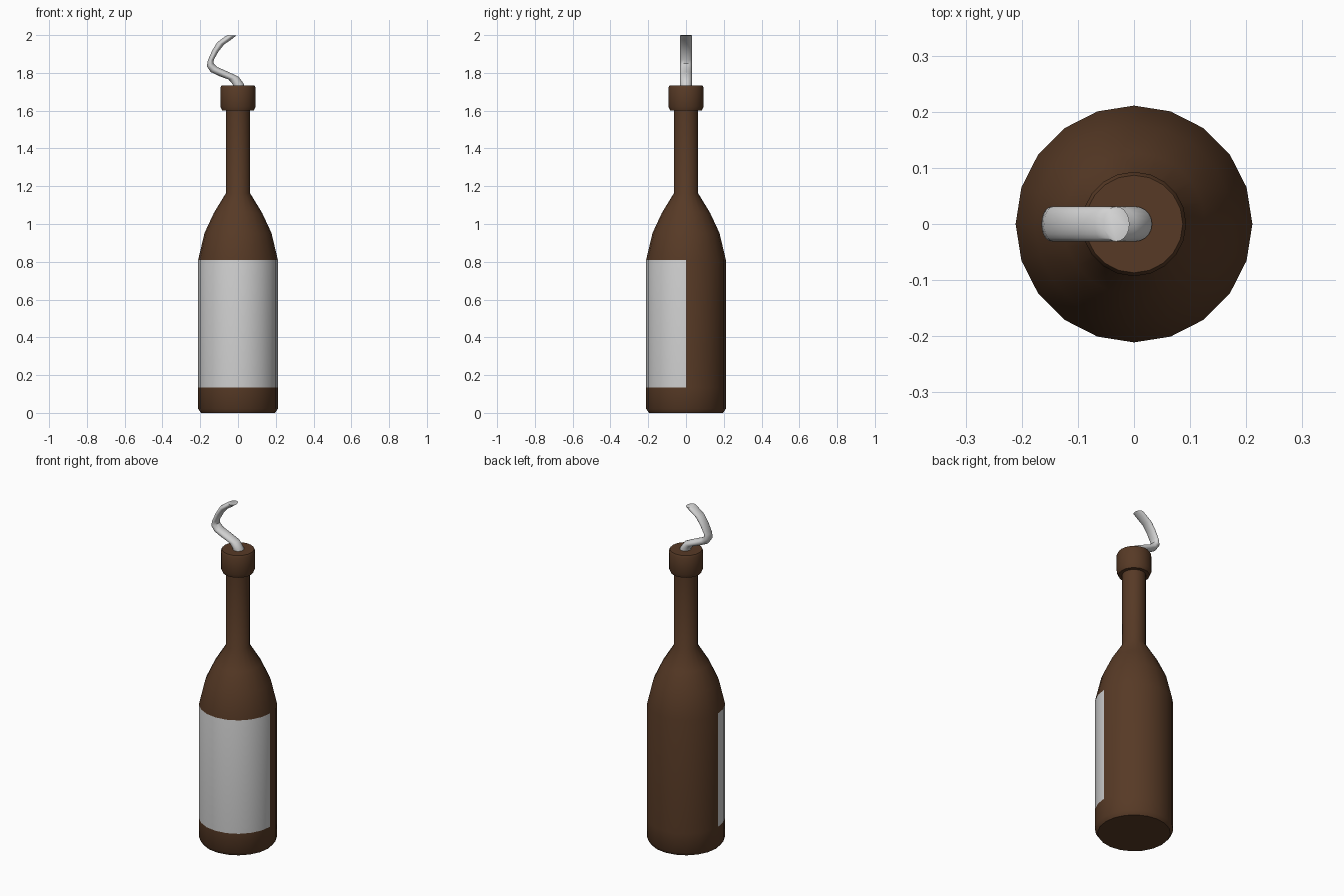
import bpy, bmesh, math
from mathutils import Vector

cube = bpy.data.objects.get("Cube")
if cube:
    bpy.data.objects.remove(cube, do_unlink=True)

SIDES = 20


def material(name, colour):
    mat = bpy.data.materials.new(name)
    mat.use_nodes = True
    mat.diffuse_color = (*colour, 1)
    mat.node_tree.nodes["Principled BSDF"].inputs["Base Color"].default_value = (*colour, 1)
    return mat


brown = material("brown glass", (0.095, 0.042, 0.019))
paper = material("pale label", (0.62, 0.62, 0.62))
cloth = material("pale cloth", (0.65, 0.65, 0.65))


def loft(name, rings, mats, angle, label=None):
    """Skin a stack of rings, close both ends and shade the result."""
    bm = bmesh.new()
    loops = [[bm.verts.new(p) for p in ring] for ring in rings]
    n = len(loops[0])
    for low, high in zip(loops, loops[1:]):
        for i in range(n):
            j = (i + 1) % n
            bm.faces.new((low[i], low[j], high[j], high[i]))
    bm.faces.new(loops[0][::-1])
    bm.faces.new(loops[-1])
    bmesh.ops.recalc_face_normals(bm, faces=bm.faces)
    if label:
        for f in bm.faces:
            c = f.calc_center_median()
            if c.y < 0 and label[0] < c.z < label[1] and abs(f.normal.z) < 0.1:
                f.material_index = 1
    mesh = bpy.data.meshes.new(name)
    bm.to_mesh(mesh)
    bm.free()
    for m in mats:
        mesh.materials.append(m)
    obj = bpy.data.objects.new(name, mesh)
    bpy.context.collection.objects.link(obj)
    bpy.ops.object.select_all(action='DESELECT')
    obj.select_set(True)
    bpy.context.view_layer.objects.active = obj
    bpy.ops.object.shade_smooth_by_angle(angle=math.radians(angle))
    return obj


def circle(r, z):
    steps = [math.tau * i / SIDES for i in range(SIDES)]
    return [Vector((r * math.cos(a), r * math.sin(a), z)) for a in steps]


# Bottle: turned profile of radius and height, label on the front half
profile = [(0.196, 0), (0.211, 0.022), (0.211, 0.135), (0.211, 0.81),
           (0.177, 0.953), (0.127, 1.06), (0.064, 1.163), (0.064, 1.6),
           (0.084, 1.6), (0.093, 1.622), (0.093, 1.722), (0.087, 1.733)]
loft("bottle", [circle(r, z) for r, z in profile], [brown, paper], 50, (0.135, 0.81))


# Rag: flattened oval rings, each spanning a left and a right edge point
def oval(left, right, depth=0.031):
    a, b = Vector((left[0], 0, left[1])), Vector((right[0], 0, right[1]))
    mid, half = (a + b) / 2, (b - a) / 2
    steps = [math.tau * i / SIDES for i in range(SIDES)]
    return [mid + half * math.cos(t) + Vector((0, depth * math.sin(t), 0)) for t in steps]


edges = [((-0.03, 1.70), (0.033, 1.70)), ((-0.026, 1.737), (0.032, 1.74)),
         ((-0.05, 1.765), (0.003, 1.78)), ((-0.1, 1.783), (-0.055, 1.807)),
         ((-0.145, 1.805), (-0.108, 1.83)), ((-0.165, 1.835), (-0.13, 1.85)),
         ((-0.16, 1.865), (-0.128, 1.87)), ((-0.137, 1.918), (-0.102, 1.915)),
         ((-0.11, 1.962), (-0.074, 1.95)), ((-0.07, 1.992), (-0.04, 1.973)),
         ((-0.055, 2.0), (-0.008, 1.998))]
loft("rag", [oval(l, r) for l, r in edges], [cloth], 50)
